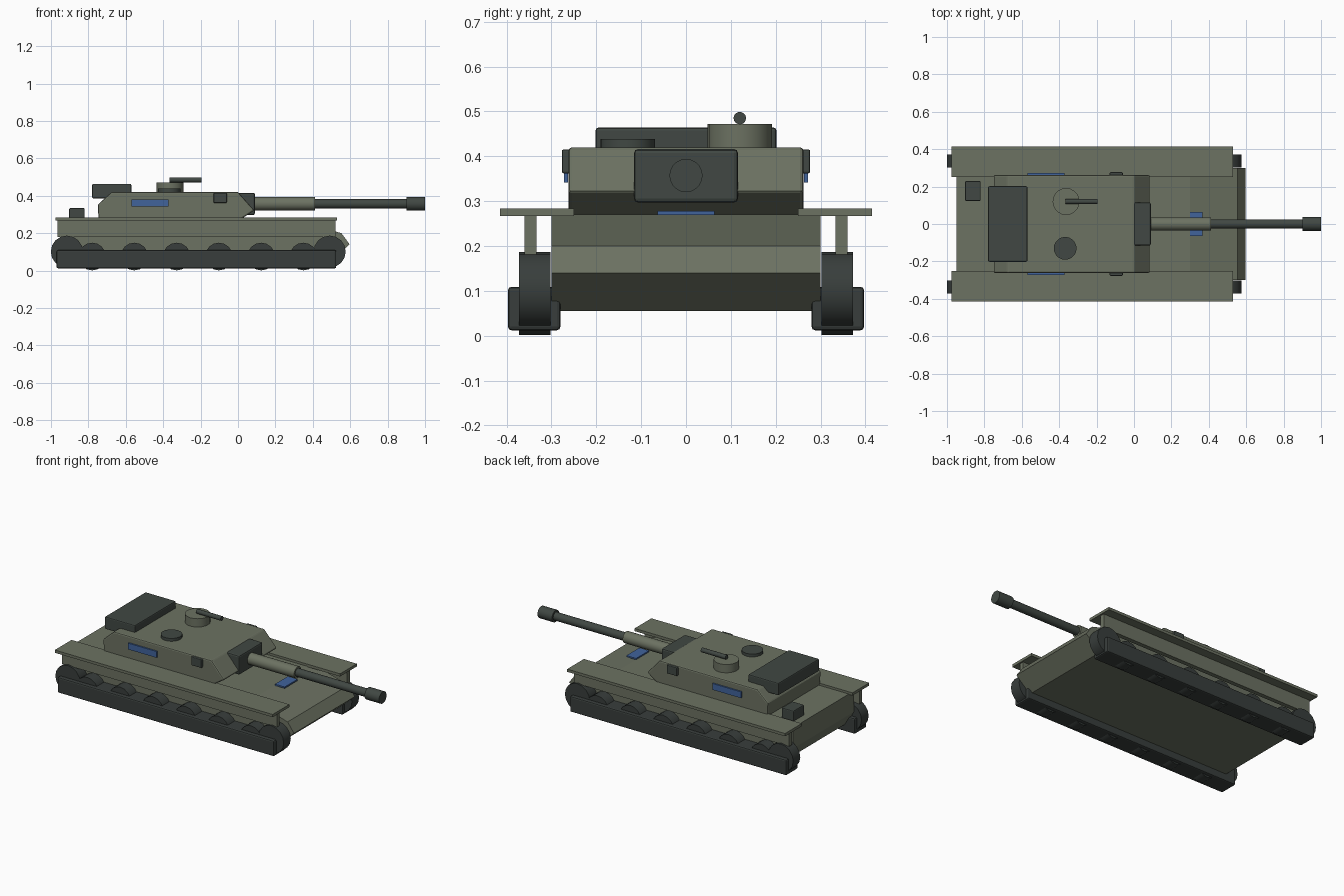
import bpy, math
from mathutils import Matrix

if "Cube" in bpy.data.objects:
    bpy.data.objects.remove(bpy.data.objects["Cube"])


def material(name, rgb):
    m = bpy.data.materials.new(name)
    m.diffuse_color = (*rgb, 1)
    m.use_nodes = True
    m.node_tree.nodes["Principled BSDF"].inputs["Base Color"].default_value = m.diffuse_color
    return m


GREEN = material("olive_green", (0.15, 0.168, 0.122))
DARK = material("dark_grey_green", (0.052, 0.064, 0.056))
TRACK = material("track_grey", (0.040, 0.048, 0.045))
BLUE = material("marking_blue", (0.052, 0.125, 0.33))


def finish(ob, mat, bevel=0.0):
    ob.data.materials.append(mat)
    if bevel:
        mod = ob.modifiers.new("bevel", 'BEVEL')
        mod.width = bevel
        mod.segments = 2
        mod.limit_method = 'ANGLE'
    return ob


def box(name, xr, yr, zr, mat, bevel=0.0):
    """Box from its x, y and z ranges."""
    verts = [(x, y, z) for x in xr for y in yr for z in zr]
    faces = [(0, 1, 3, 2), (4, 6, 7, 5), (0, 4, 5, 1),
             (2, 3, 7, 6), (0, 2, 6, 4), (1, 5, 7, 3)]
    me = bpy.data.meshes.new(name)
    me.from_pydata(verts, [], faces)
    ob = bpy.data.objects.new(name, me)
    bpy.context.collection.objects.link(ob)
    return finish(ob, mat, bevel)


def extrude_profile(name, pts, half, mat, bevel=0.0):
    """Side profile (x, z), listed clockwise, extruded across y."""
    n = len(pts)
    verts = [(x, -half, z) for x, z in pts] + [(x, half, z) for x, z in pts]
    faces = [tuple(reversed(range(n))), tuple(range(n, 2 * n))]
    faces += [(i, (i + 1) % n, n + (i + 1) % n, n + i) for i in range(n)]
    me = bpy.data.meshes.new(name)
    me.from_pydata(verts, [], faces)
    ob = bpy.data.objects.new(name, me)
    bpy.context.collection.objects.link(ob)
    return finish(ob, mat, bevel)


def cylinder(name, centre, radius, length, axis, mat, sides=20, smooth=True):
    bpy.ops.mesh.primitive_cylinder_add(vertices=sides, radius=radius,
                                        depth=length, location=centre)
    ob = bpy.context.object
    ob.name = name
    turn = {'X': Matrix.Rotation(math.pi / 2, 4, 'Y'),
            'Y': Matrix.Rotation(math.pi / 2, 4, 'X'),
            'Z': Matrix.Identity(4)}[axis]
    ob.data.transform(turn)
    if smooth:
        bpy.ops.object.shade_smooth_by_angle(angle=math.radians(35))
    return finish(ob, mat)


# Hull with a shallow glacis and a wedge nose
extrude_profile("hull", [(-0.95, 0.27), (0.30, 0.27), (0.553, 0.20),
                         (0.597, 0.14), (0.50, 0.055), (-0.90, 0.055),
                         (-0.95, 0.14)], 0.30, GREEN)

# Running gear, fenders and turret side fittings on both sides
for side, s in (("right", -1), ("left", 1)):
    def span(a, b):
        return sorted((s * a, s * b))

    box(f"fender_{side}", (-0.975, 0.53), span(0.25, 0.415),
        (0.267, 0.284), GREEN)
    box(f"side_skirt_{side}", (-0.965, 0.52), span(0.333, 0.36),
        (0.18, 0.268), GREEN)
    box(f"track_{side}", (-0.97, 0.525), span(0.28, 0.397),
        (0.012, 0.109), TRACK, 0.008)
    for label, x in (("rear", -0.915), ("front", 0.49)):
        cylinder(f"{label}_sprocket_{side}", (x, s * 0.337, 0.101),
                 0.086, 0.07, 'Y', TRACK, 16)
    for i in range(6):
        cylinder(f"road_wheel_{side}_{i + 1}", (-0.78 + 0.226 * i, s * 0.337, 0.075),
                 0.074, 0.07, 'Y', TRACK, 16)
    box(f"side_marking_{side}", (-0.57, -0.372), span(0.263, 0.272),
        (0.342, 0.381), BLUE)
    box(f"side_sight_{side}", (-0.13, -0.06), span(0.25, 0.277),
        (0.362, 0.415), DARK, 0.004)

# Turret body
extrude_profile("turret", [(-0.75, 0.352), (-0.675, 0.42), (0.0, 0.42),
                           (0.087, 0.322), (0.005, 0.268), (-0.745, 0.268)],
                0.262, GREEN, 0.008)

# Gun and mantlet
box("mantlet", (-0.015, 0.09), (-0.116, 0.116), (0.297, 0.416), DARK, 0.009)
cylinder("gun_sleeve", (0.245, 0, 0.357), 0.036, 0.335, 'X', GREEN)
cylinder("gun_barrel", (0.655, 0, 0.357), 0.025, 0.51, 'X', DARK)
cylinder("muzzle", (0.95, 0, 0.357), 0.037, 0.10, 'X', DARK)

# Turret roof fittings
cylinder("cupola", (-0.363, 0.12, 0.443), 0.072, 0.058, 'Z', GREEN)
cylinder("roof_machine_gun", (-0.28, 0.12, 0.485), 0.014, 0.17, 'X', DARK, 14)
cylinder("hatch", (-0.368, -0.13, 0.427), 0.061, 0.022, 'Z', DARK)
box("rear_stowage", (-0.78, -0.57), (-0.202, 0.202), (0.386, 0.464), DARK, 0.007)

# Deck fittings
box("deck_box", (-0.903, -0.82), (0.123, 0.23), (0.265, 0.334), DARK, 0.006)
box("deck_marking", (0.30, 0.367), (-0.064, 0.064), (0.269, 0.278), BLUE)
